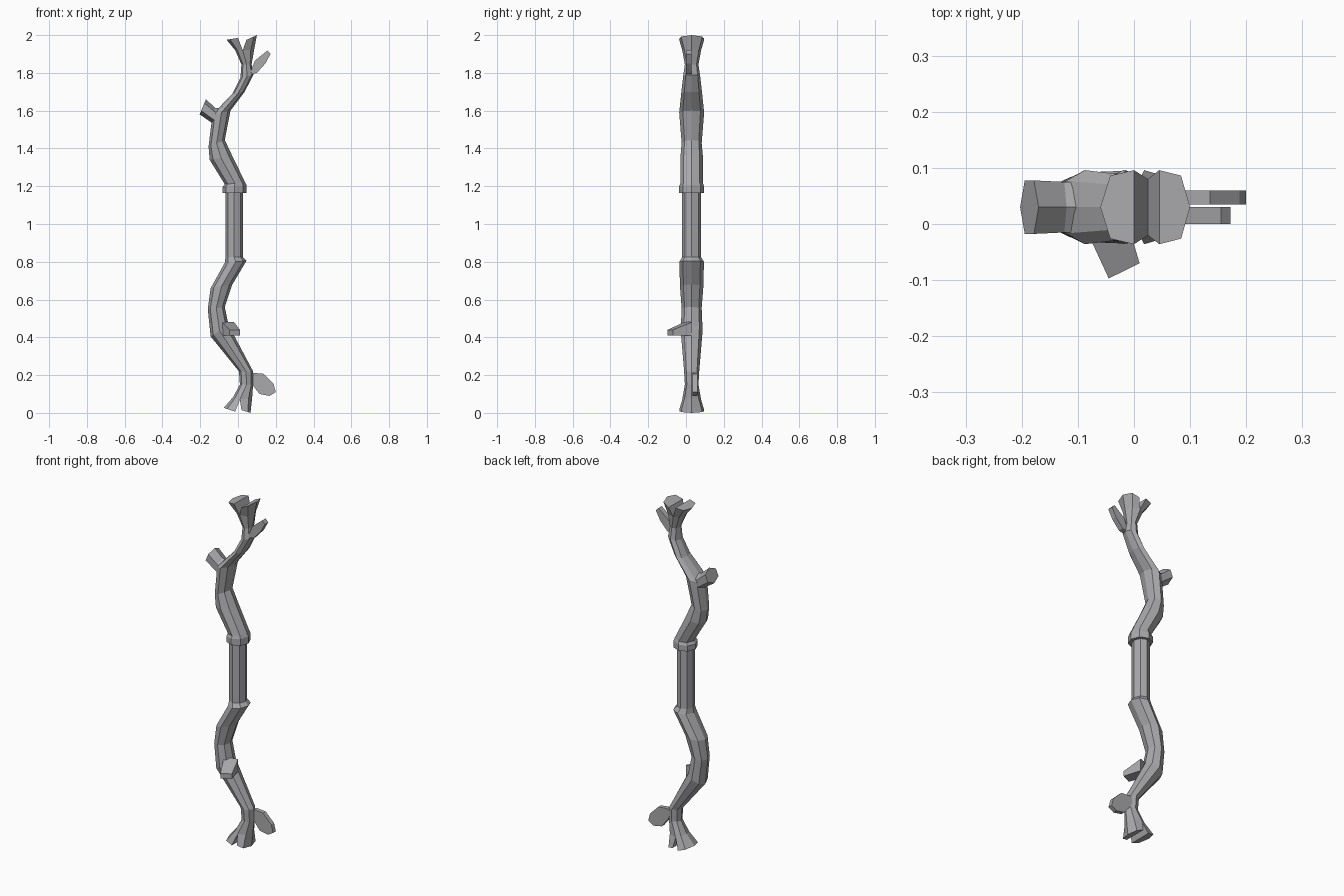
import bpy, bmesh
from math import cos, sin, pi
from mathutils import Vector

cube = bpy.data.objects.get("Cube")
if cube:
    bpy.data.objects.remove(cube, do_unlink=True)

wood = bpy.data.materials.new("grey_wood")
wood.use_nodes = True
GREY = (0.4, 0.4, 0.415, 1)
wood.diffuse_color = GREY
wood.node_tree.nodes["Principled BSDF"].inputs["Base Color"].default_value = GREY

MID_Y = 0.03  # depth of the staff's centre plane


def loft(name, rings, cap_start=True, cap_end=True, open_seam=False):
    """Skin a list of equal-length rings; open_seam drops the closing face of the first span."""
    bm = bmesh.new()
    loops = [[bm.verts.new(p) for p in ring] for ring in rings]
    n = len(loops[0])
    for i, (a, b) in enumerate(zip(loops, loops[1:])):
        for j in range(n):
            if open_seam and i == 0 and j == n - 1:
                continue
            k = (j + 1) % n
            bm.faces.new((a[j], a[k], b[k], b[j]))
    if cap_start:
        bm.faces.new(loops[0][::-1])
    if cap_end:
        bm.faces.new(loops[-1])
    bmesh.ops.recalc_face_normals(bm, faces=bm.faces)
    mesh = bpy.data.meshes.new(name)
    bm.to_mesh(mesh)
    bm.free()
    mesh.materials.append(wood)
    obj = bpy.data.objects.new(name, mesh)
    bpy.context.collection.objects.link(obj)
    return obj


def ring(left, right, depth, sides=8):
    """Polygon spanning two (x, z) points, with the given half depth in y."""
    l, r = (Vector((p[0], MID_Y, p[1])) for p in (left, right))
    mid, half = (l + r) / 2, (r - l) / 2
    angles = [2 * pi * i / sides for i in range(sides)]
    return [mid + half * cos(t) + Vector((0, depth * sin(t), 0)) for t in angles]


def half_ring(outer, split, depth, bulge):
    """Half octagon from its outer corner to the flat split side."""
    o, s = (Vector((p[0], MID_Y, p[1])) for p in (outer, split))
    m = s.lerp(o, 0.707)
    d, e = Vector((0, depth, 0)), Vector((0, depth * bulge, 0))
    return [s + d, m + e, o, m - e, s - d]


def prong(name, neck, notch, tip):
    rings = [half_ring(*neck, 0.036, 0.707), half_ring(*notch, 0.05, 0.75),
             half_ring(*tip, 0.066, 0.85)]
    loft(name, rings, cap_start=False, open_seam=True)


def plate(name, outline, y0, y1):
    """Flat side twig with an (x, z) outline."""
    loft(name, [[(x, y, z) for x, z in outline] for y in (y0, y1)])


# Winding lower limb, straight grip, collar and winding upper limb
LOWER_NECK = ((0.01, 0.15), (0.08, 0.15))
UPPER_NECK = ((0.018, 1.845), (0.072, 1.845))
lower = [
    (*LOWER_NECK, 0.036),
    ((0.005, 0.22), (0.08, 0.22), 0.04),
    ((-0.145, 0.405), (-0.05, 0.465), 0.058),
    ((-0.16, 0.55), (-0.07, 0.56), 0.053),
    ((-0.145, 0.66), (-0.03, 0.68), 0.062),
    ((-0.07, 0.795), (0.045, 0.805), 0.065),
]
grip = [((-0.066, 0.825), (0.026, 0.825), 0.05),
        ((-0.066, 1.165), (0.026, 1.165), 0.05)]
upper = [
    ((-0.082, 1.165), (0.045, 1.165), 0.066),
    ((-0.082, 1.195), (0.045, 1.205), 0.066),
    ((-0.07, 1.21), (0.038, 1.22), 0.06),
    ((-0.15, 1.34), (-0.03, 1.36), 0.06),
    ((-0.156, 1.41), (-0.07, 1.445), 0.053),
    ((-0.135, 1.58), (-0.04, 1.6), 0.066),
    ((-0.03, 1.69), (0.035, 1.70), 0.055),
    ((0.013, 1.775), (0.082, 1.79), 0.045),
    (*UPPER_NECK, 0.036),
]
loft("staff_body", [ring(*s) for s in lower + grip + upper], False, False)

# Forked ends
low_mid, high_mid = (0.045, 0.15), (0.045, 1.845)
low_notch, high_notch = (0.01, 0.07), (0.025, 1.92)
prong("lower_right_prong", (LOWER_NECK[0], low_mid), ((-0.025, 0.085), low_notch),
      ((-0.075, 0.027), (-0.015, 0.007)))
prong("lower_left_prong", (LOWER_NECK[1], low_mid), ((0.075, 0.08), low_notch),
      ((0.066, 0.0), (0.018, 0.015)))
prong("upper_right_prong", (UPPER_NECK[0], high_mid), ((-0.015, 1.92), high_notch),
      ((-0.06, 1.975), (0.0, 1.985)))
prong("upper_left_prong", (UPPER_NECK[1], high_mid), ((0.085, 1.92), high_notch),
      ((0.1, 2.0), (0.045, 1.975)))

# Thin side twigs
plate("lower_leaf", [(0.05, 0.2), (0.08, 0.212), (0.135, 0.207), (0.188, 0.155),
                     (0.2, 0.11), (0.167, 0.09), (0.114, 0.1), (0.075, 0.15)], 0.035, 0.06)
plate("upper_leaf", [(0.06, 1.79), (0.09, 1.865), (0.155, 1.918), (0.172, 1.9),
                     (0.145, 1.85), (0.1, 1.8)], 0.0, 0.03)

# Broken branch stubs
loft("upper_stub", [ring((-0.11, 1.51), (-0.07, 1.61), 0.052, 6),
                    ring((-0.137, 1.535), (-0.12, 1.615), 0.052, 6),
                    ring((-0.203, 1.58), (-0.17, 1.66), 0.055, 6)])
loft("front_stub", [
    [(-0.09, 0.0, 0.485), (-0.02, 0.03, 0.48), (-0.02, 0.03, 0.41), (-0.09, 0.0, 0.41)],
    [(-0.045, -0.097, 0.44), (0.01, -0.07, 0.44), (0.01, -0.07, 0.41), (-0.045, -0.097, 0.41)],
])
